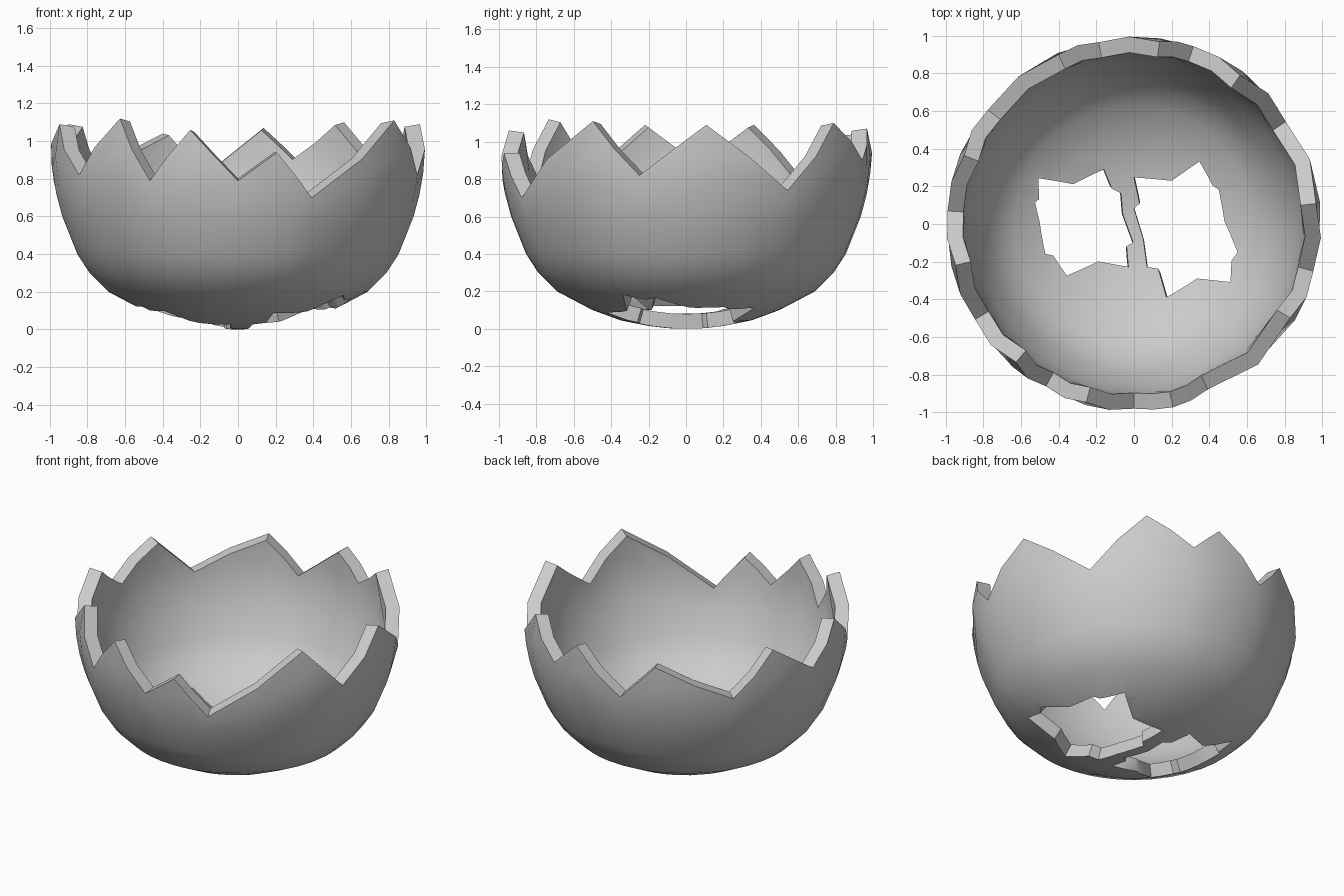
import bpy, bmesh, math
from mathutils import Vector

if "Cube" in bpy.data.objects:
    bpy.data.objects.remove(bpy.data.objects["Cube"])

CENTRE = Vector((0, 0, 0.93))   # shell thickness and hole walls point at this
INNER = 0.915                   # inner wall scale towards the centre

# Egg profile (radius, height)
PROFILE = [(0.1, 0.003), (0.2, 0.015), (0.35, 0.045), (0.5, 0.10), (0.69, 0.20), (0.79, 0.30),
           (0.855, 0.40), (0.935, 0.60), (0.975, 0.75), (0.995, 0.90), (0.995, 1.0), (0.965, 1.12)]
# Broken rim (angle in degrees, height): alternating peaks and valleys
RIM = [(6.4, 1.09), (34, .74), (54.5, 1.10), (71.5, .90), (82, 1.07), (101, .81), (114, 1.04),
       (142, .82), (158, 1.09), (176, .88), (193, 1.09), (211, .82), (229.5, 1.12), (241.5, .79),
       (255, 1.06), (270, .79), (282, .94), (294, .70), (329, 1.11), (345.3, .82)]
# Hole outlines seen from above
HOLES = {
    "left_hole_cutter": [(-.16, .29), (-.12, .19), (-.07, .165), (-.06, .05), (-.005, -.10), (-.04, -.12),
                         (-.03, -.23), (-.19, -.20), (-.35, -.27), (-.42, -.165), (-.46, -.155),
                         (-.49, .015), (-.51, .11), (-.49, .13), (-.49, .235), (-.32, .21)],
    "right_hole_cutter": [(0, .25), (.03, .11), (0, .085), (.05, -.08), (.07, -.23), (.13, -.24),
                          (.17, -.385), (.33, -.285), (.49, -.295), (.50, -.19), (.53, -.145),
                          (.47, .015), (.44, .18), (.41, .20), (.34, .325), (.20, .23)],
}


def radius_at(z):
    for (r0, z0), (r1, z1) in zip(PROFILE, PROFILE[1:]):
        if z <= z1:
            return r0 + (r1 - r0) * (z - z0) / (z1 - z0)
    return PROFILE[-1][0]


def make_object(name, bm):
    bmesh.ops.recalc_face_normals(bm, faces=bm.faces)
    me = bpy.data.meshes.new(name)
    bm.to_mesh(me)
    bm.free()
    ob = bpy.data.objects.new(name, me)
    bpy.context.collection.objects.link(ob)
    return ob


# Columns: every rim point plus the middle of every rim edge
columns = []
for i, (a, z) in enumerate(RIM):
    a2, z2 = RIM[(i + 1) % len(RIM)]
    if a2 < a:
        a2 += 360
    columns += [(a, z), ((a + a2) / 2, (z + z2) / 2)]

# Shell: outer and inner skins joined along the broken rim
bm = bmesh.new()
rims = []
for scale in (1.0, INNER):
    def place(r, a, z):
        p = Vector((r * math.cos(a), r * math.sin(a), z))
        return bm.verts.new(CENTRE + (p - CENTRE) * scale)
    pole = place(0, 0, 0)
    grid = []
    for deg, top in columns:
        heights = [z for _, z in PROFILE[:8]]
        heights += [0.6 + (top - 0.6) * t for t in (1 / 3, 2 / 3, 1)]
        grid.append([place(radius_at(z), math.radians(deg), z) for z in heights])
    for c0, c1 in zip(grid, grid[1:] + grid[:1]):
        bm.faces.new((pole, c0[0], c1[0]))
        for k in range(len(c0) - 1):
            bm.faces.new((c0[k], c0[k + 1], c1[k + 1], c1[k]))
    rims.append([c[-1] for c in grid])
n = len(columns)
for i in range(n):
    j = (i + 1) % n
    bm.faces.new((rims[0][i], rims[0][j], rims[1][j], rims[1][i]))
shell = make_object("egg_shell", bm)

# Two jagged holes in the bottom, walls square to the shell
for name, outline in HOLES.items():
    bm = bmesh.new()
    rings = []
    for depth in (0.5, 1.3):
        ring = []
        for x, y in outline:
            f = depth / math.sqrt(0.87 ** 2 - x * x - y * y)
            ring.append(bm.verts.new((x * f, y * f, CENTRE.z - depth)))
        bm.faces.new(ring)
        rings.append(ring)
    m = len(outline)
    for i in range(m):
        j = (i + 1) % m
        bm.faces.new((rings[0][i], rings[0][j], rings[1][j], rings[1][i]))
    cutter = make_object(name, bm)
    cutter.hide_render = True
    bpy.context.view_layer.objects.active = shell
    mod = shell.modifiers.new(name, 'BOOLEAN')
    mod.operation = 'DIFFERENCE'
    mod.solver = 'EXACT'
    mod.object = cutter
    bpy.ops.object.modifier_apply(modifier=mod.name)
    bpy.data.objects.remove(cutter)

# Smooth skin with crisp broken edges
bpy.ops.object.select_all(action='DESELECT')
shell.select_set(True)
bpy.context.view_layer.objects.active = shell
bpy.ops.object.shade_smooth_by_angle(angle=math.radians(40))
